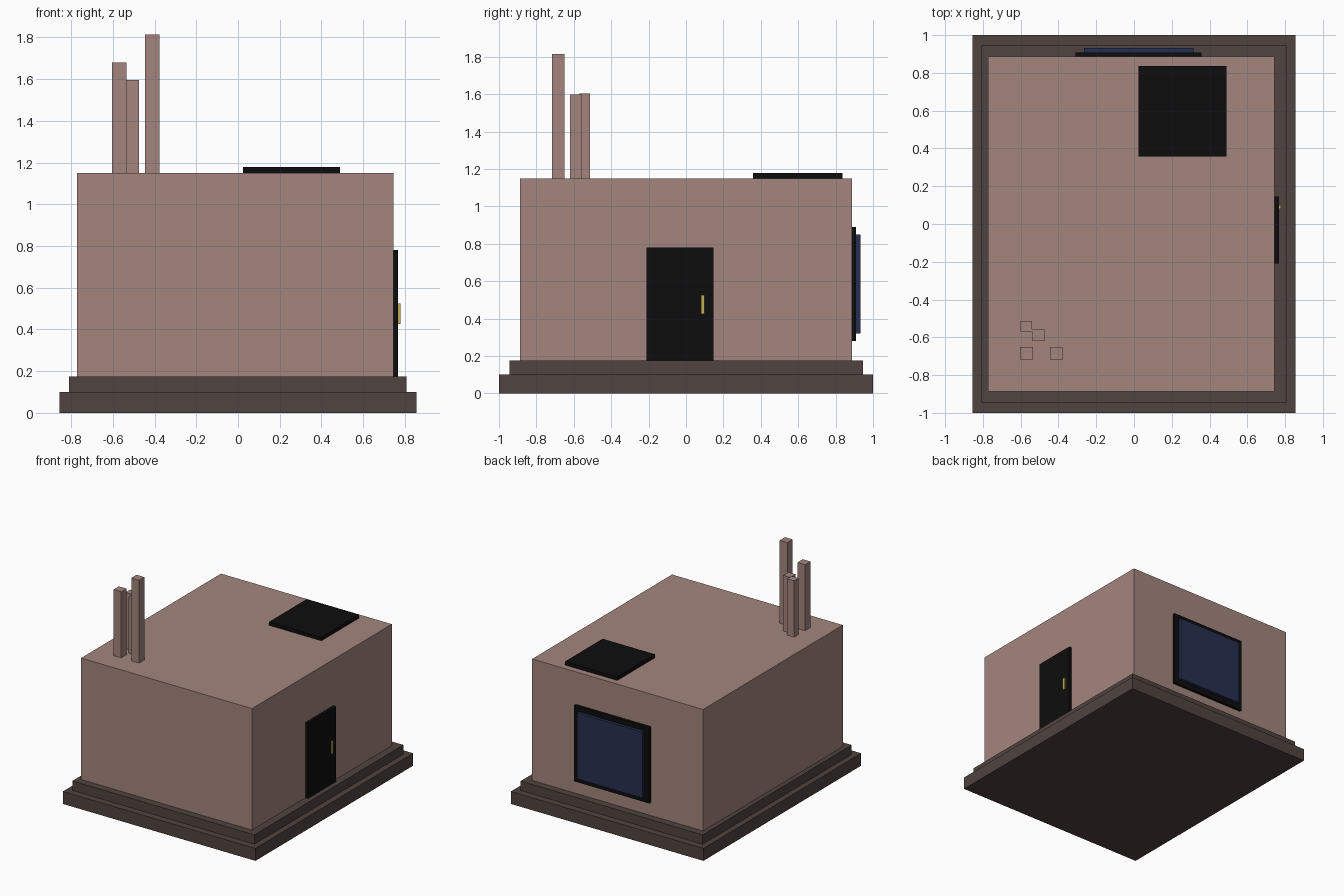
import bpy

if "Cube" in bpy.data.objects:
    bpy.data.objects.remove(bpy.data.objects["Cube"])


def material(name, rgb):
    m = bpy.data.materials.new(name)
    m.diffuse_color = (*rgb, 1)
    m.use_nodes = True
    m.node_tree.nodes["Principled BSDF"].inputs["Base Color"].default_value = m.diffuse_color
    return m


def box(name, x, y, z, mat):
    """Box spanning the (min, max) pairs on each axis."""
    bpy.ops.mesh.primitive_cube_add(size=1, location=[sum(r) / 2 for r in (x, y, z)])
    ob = bpy.context.object
    ob.name = name
    ob.scale = [r[1] - r[0] for r in (x, y, z)]
    bpy.ops.object.transform_apply(location=False, rotation=False, scale=True)
    ob.data.materials.append(mat)
    return ob


wall = material("wall", (0.37, 0.235, 0.21))
stone = material("stone", (0.08, 0.057, 0.05))
black = material("black", (0.004, 0.004, 0.004))
glass = material("glass", (0.02, 0.028, 0.08))
brass = material("brass", (0.55, 0.42, 0.09))

# stepped foundation and main block
box("base_slab", (-0.855, 0.855), (-1, 1), (0, 0.1), stone)
box("base_step", (-0.81, 0.807), (-0.945, 0.945), (0.1, 0.175), stone)
box("house_body", (-0.772, 0.745), (-0.887, 0.887), (0.175, 1.15), wall)

# cluster of chimneys: x range, y range, top
chimneys = [
    ((-0.603, -0.535), (-0.717, -0.65), 1.68),
    ((-0.446, -0.377), (-0.717, -0.65), 1.815),
    ((-0.54, -0.475), (-0.62, -0.555), 1.597),
    ((-0.60, -0.54), (-0.57, -0.513), 1.602),
]
for i, (x, y, top) in enumerate(chimneys):
    box(f"chimney_{i + 1}", x, y, (1.15, top), wall)

# roof hatch
box("roof_hatch", (0.025, 0.49), (0.358, 0.836), (1.15, 1.178), black)

# door on the right side
box("door", (0.745, 0.768), (-0.21, 0.146), (0.175, 0.78), black)
box("door_handle", (0.768, 0.778), (0.08, 0.1), (0.425, 0.525), brass)

# window on the back
box("window_frame", (-0.31, 0.357), (0.887, 0.909), (0.28, 0.89), black)
box("window_pane", (-0.265, 0.315), (0.909, 0.932), (0.32, 0.85), glass)
